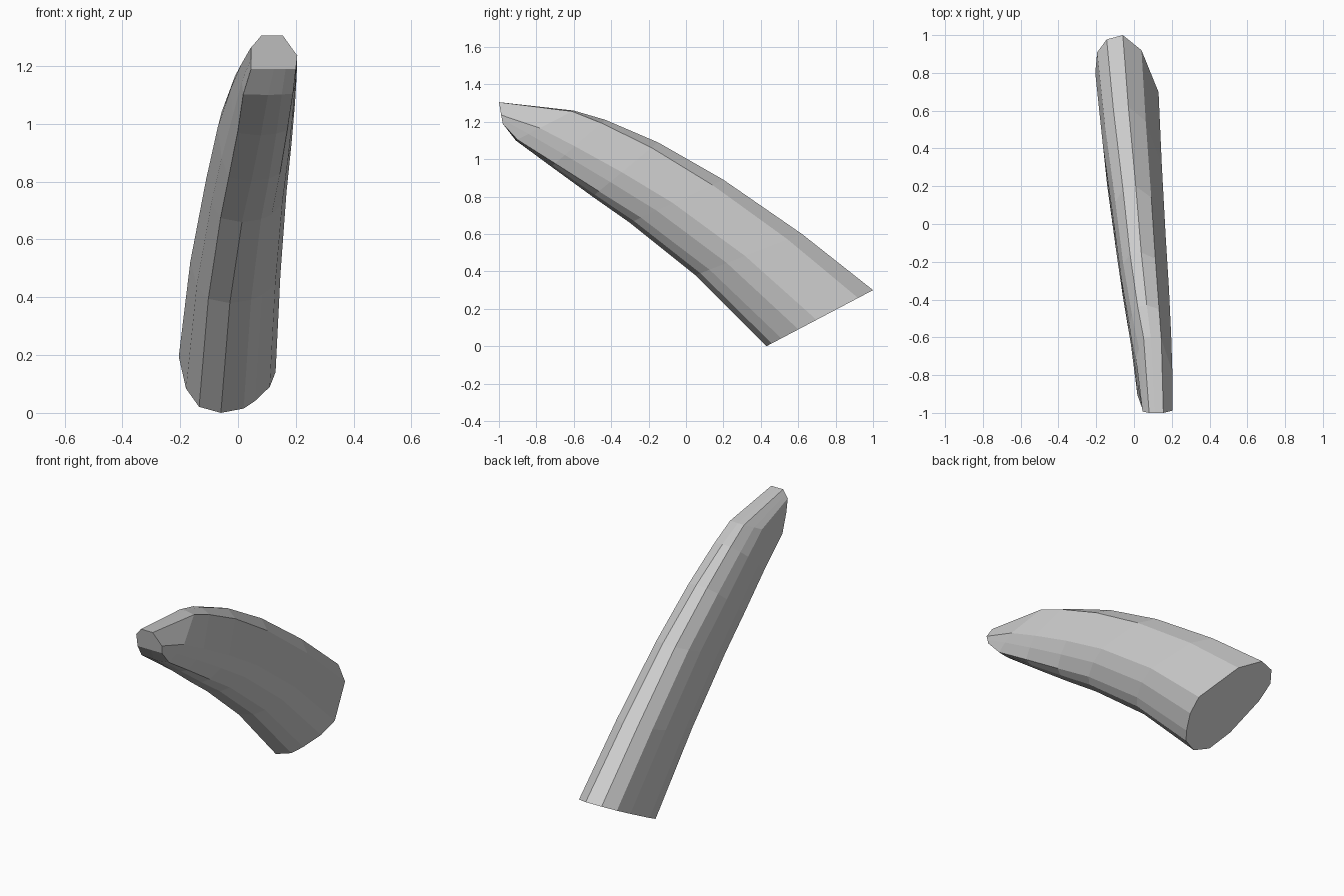
import bpy, bmesh
from mathutils import Vector

cube = bpy.data.objects.get("Cube")
if cube:
    bpy.data.objects.remove(cube, do_unlink=True)

# Material
mat = bpy.data.materials.new("pale grey")
mat.use_nodes = True
grey = (0.6, 0.6, 0.6, 1)
mat.diffuse_color = grey
mat.node_tree.nodes["Principled BSDF"].inputs["Base Color"].default_value = grey

# Normalised outlines (across, underside to back) of the broad cut and the tip
ROOT = [(-.13, 0), (.34, .05), (.58, .14), (.88, .3), (1, .47), (.46, .86),
        (-.13, 1), (-.64, .96), (-.94, .84), (-1, .65), (-.85, .28), (-.58, .07)]
TIP = [(0, 0), (.5, 0), (.94, 0), (.97, .2), (1, .4), (.38, 1),
       (-.2, 1), (-.56, 1), (-.8, .8), (-1, .65), (-1, .3), (-1, 0)]

# Stations: underside (y, z), back (y, z), x range, blend towards the tip outline
STATIONS = [
    ((.43, 0), (1, .3), (-.205, .13), 0),
    ((.05, .38), (.62, .6), (-.165, .147), .05),
    ((-.3, .66), (.2, .89), (-.11, .168), .15),
    ((-.5, .8), (-.15, 1.09), (-.07, .185), .3),
    ((-.72, .96), (-.43, 1.21), (-.025, .197), .5),
    ((-.91, 1.1), (-.6, 1.26), (.01, .203), .8),
    ((-.98, 1.19), (-1, 1.305), (.045, .205), 1),
]


def ring(bm, low, high, span, blend):
    """One cross-section of the horn."""
    centre, half = sum(span) / 2, (span[1] - span[0]) / 2
    verts = []
    for a, b in zip(ROOT, TIP):
        u, v = Vector(a).lerp(Vector(b), blend)
        y, z = Vector(low).lerp(Vector(high), v)
        verts.append(bm.verts.new((centre + half * u, y, z)))
    return verts


# Curved horn body, lofted through the stations and capped at both cuts
bm = bmesh.new()
rings = [ring(bm, *s) for s in STATIONS]
for r, s in zip(rings, rings[1:]):
    for i in range(len(r)):
        j = (i + 1) % len(r)
        bm.faces.new((r[i], r[j], s[j], s[i]))
bm.faces.new(rings[0])
bm.faces.new(rings[-1])
bmesh.ops.recalc_face_normals(bm, faces=bm.faces)

mesh = bpy.data.meshes.new("curved_horn")
bm.to_mesh(mesh)
bm.free()
mesh.materials.append(mat)
horn = bpy.data.objects.new("curved_horn", mesh)
bpy.context.collection.objects.link(horn)
